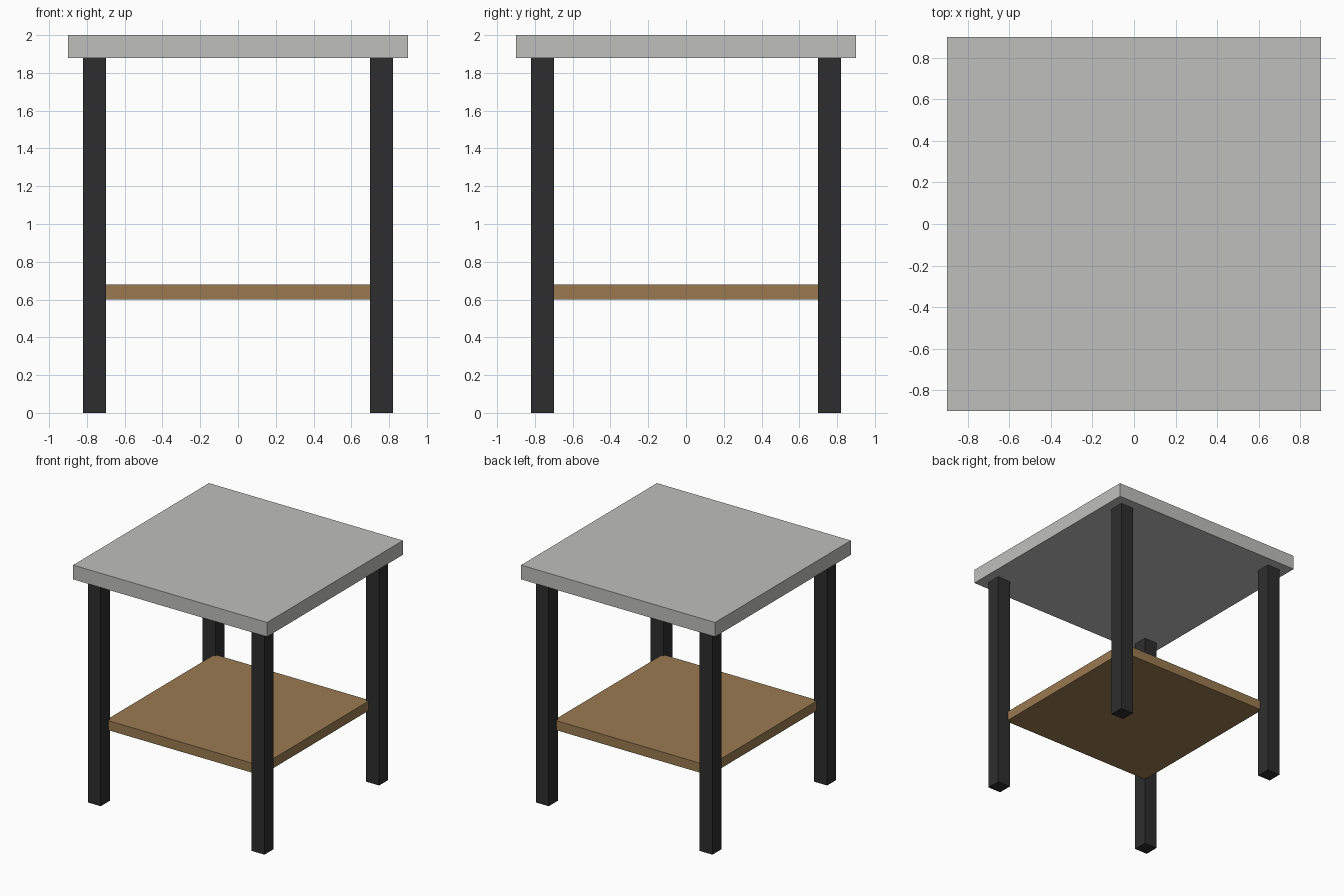
import bpy

if "Cube" in bpy.data.objects:
    bpy.data.objects.remove(bpy.data.objects["Cube"])


def material(name, rgb):
    m = bpy.data.materials.new(name)
    m.diffuse_color = (*rgb, 1.0)
    m.use_nodes = True
    m.node_tree.nodes["Principled BSDF"].inputs["Base Color"].default_value = m.diffuse_color
    return m


def box(name, x, y, z, mat):
    """Axis-aligned box from (min, max) ranges."""
    ranges = (x, y, z)
    bpy.ops.mesh.primitive_cube_add(size=1, location=[(a + b) / 2 for a, b in ranges])
    ob = bpy.context.object
    ob.name = name
    ob.scale = [b - a for a, b in ranges]
    bpy.ops.object.transform_apply(location=False, rotation=False, scale=True)
    ob.data.materials.append(mat)
    return ob


stone = material("light grey", (0.52, 0.52, 0.509))
wood = material("brown wood", (0.323, 0.195, 0.082))
metal = material("black metal", (0.027, 0.027, 0.027))

# Table top
box("table_top", (-0.9, 0.9), (-0.9, 0.9), (1.88, 2.0), stone)

# Lower shelf, its corners let into the legs
box("lower_shelf", (-0.72, 0.72), (-0.72, 0.72), (0.60, 0.68), wood)

# Four square legs
for side, sx in (("left", -1), ("right", 1)):
    for end, sy in (("front", -1), ("back", 1)):
        xr = sorted((0.70 * sx, 0.82 * sx))
        yr = sorted((0.70 * sy, 0.82 * sy))
        box(f"{end}_{side}_leg", xr, yr, (0.0, 1.88), metal)
